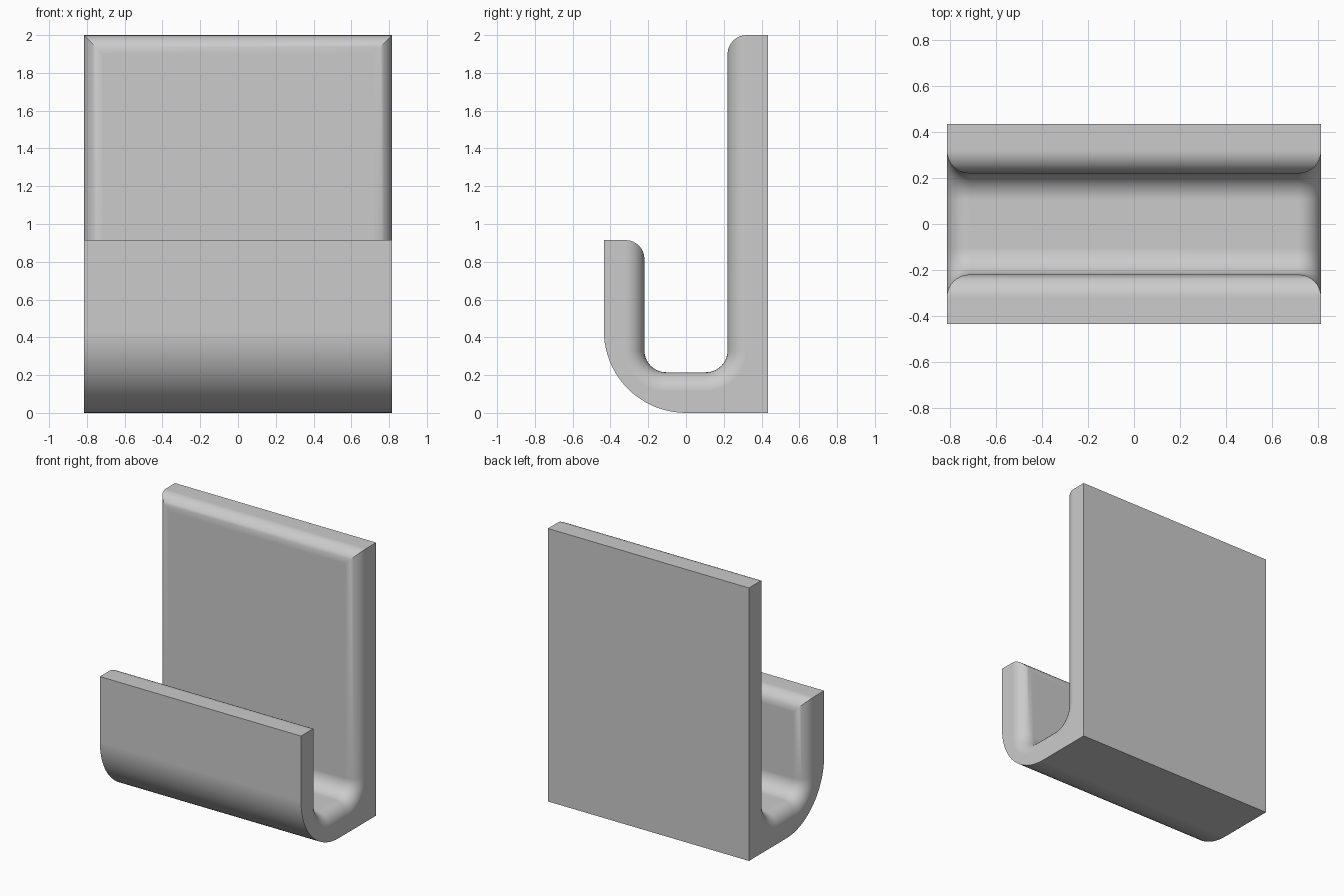
import bpy, bmesh, math

old = bpy.data.objects.get("Cube")
if old:
    bpy.data.objects.remove(old, do_unlink=True)

HALF_W, HALF_D = 0.815, 0.435     # half width and half depth
TOP, LIP_TOP = 2.0, 0.915         # back plate and front lip heights
THICK, FILLET = 0.215, 0.1
INNER_R, OUTER_R = 0.115, 0.435


def arc(cy, cz, r, start, end, steps):
    """Points (y, z) along an arc, angles in degrees."""
    angles = [math.radians(start + (end - start) * i / steps) for i in range(steps + 1)]
    return [(cy + r * math.cos(a), cz + r * math.sin(a)) for a in angles]


# J-shaped side profile: outer contour, then the channel contour
wall = HALF_D - THICK
outer = [(HALF_D, TOP), (HALF_D, 0)]
outer += arc(OUTER_R - HALF_D, OUTER_R, OUTER_R, 270, 180, 20)
outer += [(-HALF_D, LIP_TOP)]
channel = [(-wall, LIP_TOP)]
channel += arc(-wall + INNER_R, THICK + INNER_R, INNER_R, 180, 270, 10)
channel += arc(wall - INNER_R, THICK + INNER_R, INNER_R, 270, 360, 10)
channel += [(wall, TOP)]
profile = outer + channel

# Extrude the profile across the width
bm = bmesh.new()
rings = [[bm.verts.new((x, y, z)) for y, z in profile] for x in (-HALF_W, HALF_W)]
count = len(profile)
for ring in rings:
    bm.faces.new(ring)
for i in range(count):
    j = (i + 1) % count
    bm.faces.new((rings[0][i], rings[0][j], rings[1][j], rings[1][i]))
bmesh.ops.recalc_face_normals(bm, faces=bm.faces)

# Round the channel rim: both side contours and the two top edges
first = len(outer)
rim = [bm.edges.get((ring[i], ring[i + 1])) for ring in rings for i in range(first, count - 1)]
rim += [bm.edges.get((rings[0][i], rings[1][i])) for i in (first, count - 1)]
bmesh.ops.bevel(bm, geom=rim, offset=FILLET, offset_type='OFFSET', segments=8,
                profile=0.5, affect='EDGES', clamp_overlap=False)
bmesh.ops.recalc_face_normals(bm, faces=bm.faces)

mesh = bpy.data.meshes.new("wall_hook")
bm.to_mesh(mesh)
bm.free()
hook = bpy.data.objects.new("wall_hook", mesh)
bpy.context.collection.objects.link(hook)

# Plain grey material
grey = bpy.data.materials.new("plain_grey")
grey.use_nodes = True
colour = (0.6, 0.6, 0.6, 1)
grey.diffuse_color = colour
grey.node_tree.nodes["Principled BSDF"].inputs["Base Color"].default_value = colour
mesh.materials.append(grey)

# Smooth curves, crisp corners, flat large faces
bpy.ops.object.select_all(action='DESELECT')
hook.select_set(True)
bpy.context.view_layer.objects.active = hook
bpy.ops.object.shade_smooth_by_angle(angle=math.radians(30))
weighted = hook.modifiers.new("flat_faces", 'WEIGHTED_NORMAL')
weighted.keep_sharp = True
